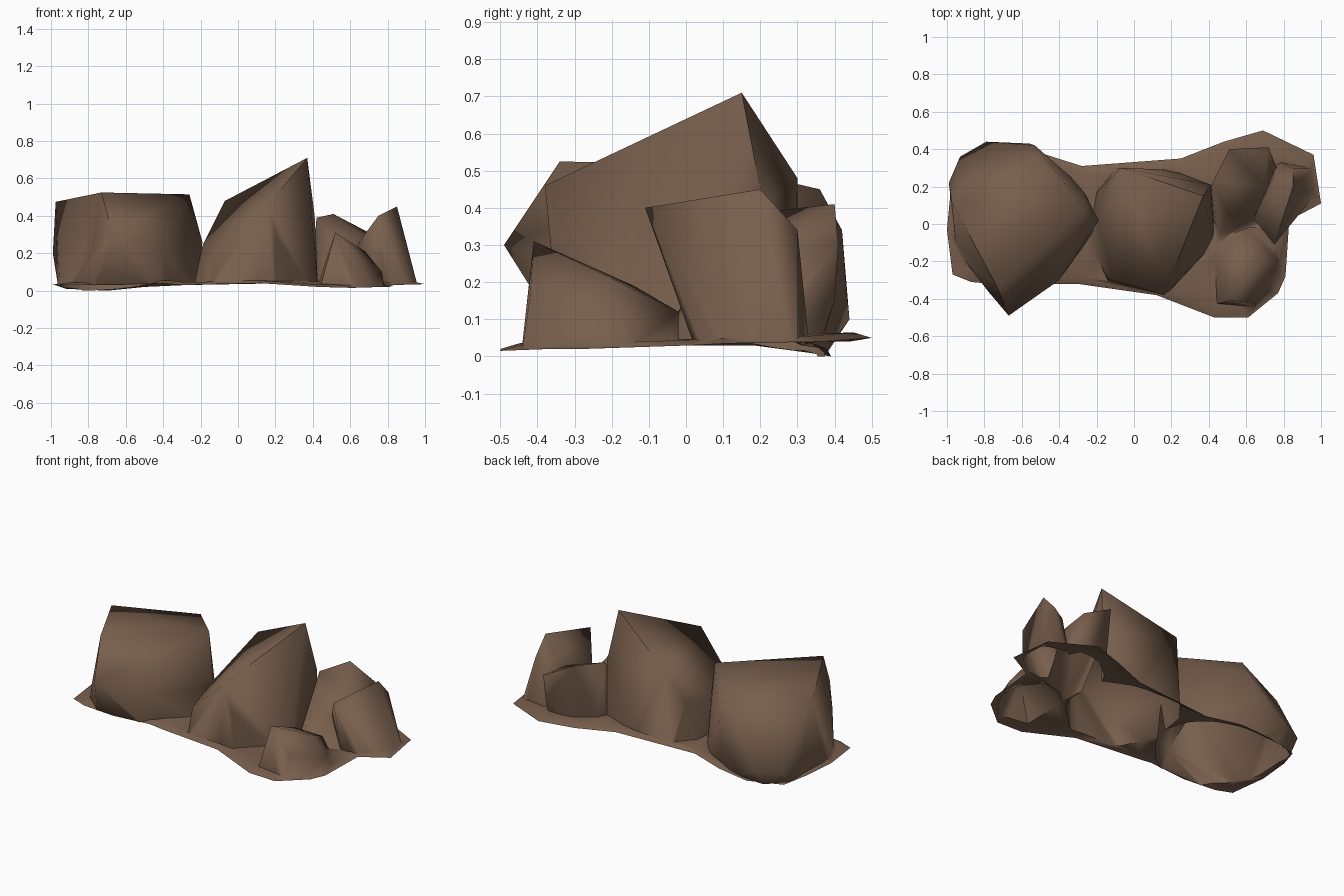
import bpy
import bmesh
import math

cube = bpy.data.objects.get("Cube")
if cube:
    bpy.data.objects.remove(cube, do_unlink=True)

ROOT = -0.05    # depth to which boulders sink through the apron
DEPTH = -0.1    # depth of the temporary apron solid

brown = bpy.data.materials.new("earthy_brown")
brown.use_nodes = True
colour = (0.185, 0.113, 0.073, 1)
brown.diffuse_color = colour
shader = brown.node_tree.nodes["Principled BSDF"]
shader.inputs["Base Color"].default_value = colour
shader.inputs["Roughness"].default_value = 0.9


def finish(name, bm):
    """Turn a bmesh into a named object with the rock colour."""
    bmesh.ops.recalc_face_normals(bm, faces=bm.faces[:])
    mesh = bpy.data.meshes.new(name)
    bm.to_mesh(mesh)
    bm.free()
    mesh.materials.append(brown)
    obj = bpy.data.objects.new(name, mesh)
    bpy.context.collection.objects.link(obj)
    return obj


def boulder(name, crown, foot):
    """Faceted boulder: hull of its upper corners and its footprint."""
    bm = bmesh.new()
    for x, y, z in crown:
        bm.verts.new((x, y, z))
    for x, y in foot:
        bm.verts.new((x, y, ROOT))
    hull = bmesh.ops.convex_hull(bm, input=bm.verts[:])
    loose = set(hull["geom_interior"]) | set(hull["geom_unused"])
    bmesh.ops.delete(bm, geom=[v for v in loose if isinstance(v, bmesh.types.BMVert)],
                     context="VERTS")
    return finish(name, bm)


def apron(name, outline):
    """Uneven ground sheet, rising a little inward, on a temporary solid."""
    bm = bmesh.new()
    rings = [[bm.verts.new((x, y, DEPTH)) for x, y, z in outline],
             [bm.verts.new(p) for p in outline],
             [bm.verts.new((x * 0.93, y * 0.9, z + 0.015)) for x, y, z in outline]]
    bm.faces.new(rings[0])
    bm.faces.new(rings[-1])
    for low, high in zip(rings, rings[1:]):
        for i in range(len(low)):
            j = (i + 1) % len(low)
            bm.faces.new((low[i], low[j], high[j], high[i]))
    bmesh.ops.triangulate(bm, faces=bm.faces[:])
    return finish(name, bm)


# Ground apron
outcrop = apron("rock_outcrop", [
    (-1, -.03, .03), (-.97, -.27, .03), (-.87, -.31, .03), (-.65, -.33, .03),
    (-.4, -.32, .04), (-.3, -.32, .03), (.12, -.38, .04), (.43, -.5, .02),
    (.61, -.5, .015), (.77, -.37, .02), (.81, -.28, .02), (.83, .02, .03),
    (1, .11, .035), (.96, .37, .04), (.69, .5, .05), (.48, .44, .04),
    (.25, .35, .04), (-.28, .31, .03), (-.5, .38, .02), (-.7, .39, 0),
    (-.92, .33, .01), (-.98, .18, .03)])

# Broad block on the right, with an overhanging prow
block = boulder("broad_block", [
    (-.975, .12, .475), (-.73, -.34, .525), (-.46, -.11, .495), (-.26, .08, .515),
    (-.515, .36, .45), (-.67, -.49, .3), (-.19, .02, .26), (-.99, .22, .2),
    (-.93, .36, .1), (-.79, .44, .1), (-.56, .43, .2), (-.53, .42, .34),
    (-.4, -.3, .22), (-.78, -.36, .2)],
    [(-.95, -.14), (-.8, -.27), (-.4, -.27), (-.22, -.05), (-.28, .2),
     (-.55, .33), (-.8, .34), (-.93, .24)])

# Tall tilted slab in the middle
slab = boulder("tilted_slab", [
    (.37, .15, .71), (-.07, .3, .48), (.16, -.38, .46), (-.11, -.3, .22),
    (-.19, .01, .24), (.41, .21, .4), (.2, -.35, .3), (-.15, .22, .28)],
    [(-.25, -.1), (-.16, -.3), (.2, -.33), (.43, -.1), (.42, .2),
     (.2, .29), (-.1, .3), (-.22, .15)])

# Rounded shoulder behind, undercut at the back
shoulder = boulder("back_shoulder", [
    (.51, .4, .41), (.42, .22, .39), (.72, .41, .3), (.71, .4, .15),
    (.7, .2, .29), (.5, .05, .27), (.62, .04, .22)],
    [(.38, .1), (.42, .22), (.57, .34), (.72, .33), (.8, .2), (.7, .02), (.45, -.1)])

# Upright leaning plate on the left
plate = boulder("leaning_plate", [
    (.85, .2, .45), (.75, -.11, .4), (.74, .24, .33), (.64, .03, .25),
    (.85, .3, .34)],
    [(.85, .07), (.98, .17), (.97, .3), (.76, .34), (.66, .1), (.71, .05)])

# Low pointed rock at the front
point = boulder("front_point", [
    (.52, -.41, .31), (.68, -.2, .21), (.65, -.42, .16), (.5, -.14, .19),
    (.77, -.2, .1), (.61, -.02, .12)],
    [(.42, -.43), (.65, -.45), (.77, -.32), (.79, -.18), (.72, -.02), (.4, -.1)])

# Fuse the boulders into one shell
bpy.context.view_layer.objects.active = outcrop
for rock in (block, slab, shoulder, plate, point):
    fuse = outcrop.modifiers.new("fuse", "BOOLEAN")
    fuse.operation = "UNION"
    fuse.solver = "EXACT"
    fuse.object = rock
    bpy.ops.object.modifier_apply(modifier=fuse.name)
    bpy.data.objects.remove(rock, do_unlink=True)

# Cut away the temporary solid so the shell is hollow
bm = bmesh.new()
bm.from_mesh(outcrop.data)
bmesh.ops.remove_doubles(bm, verts=bm.verts[:], dist=0.002)
buried = [f for f in bm.faces
          if min(v.co.z for v in f.verts) < DEPTH + 0.01
          or max(v.co.z for v in f.verts) < -0.005]
bmesh.ops.delete(bm, geom=buried, context="FACES")
bmesh.ops.bisect_plane(bm, geom=bm.verts[:] + bm.edges[:] + bm.faces[:],
                       plane_co=(0, 0, 0), plane_no=(0, 0, -1), clear_outer=True)
for f in bm.faces:
    f.material_index = 0
bm.to_mesh(outcrop.data)
bm.free()

# Soft shading with crisp ridges
bpy.ops.object.select_all(action="DESELECT")
outcrop.select_set(True)
bpy.context.view_layer.objects.active = outcrop
bpy.ops.object.shade_smooth_by_angle(angle=math.radians(75))
